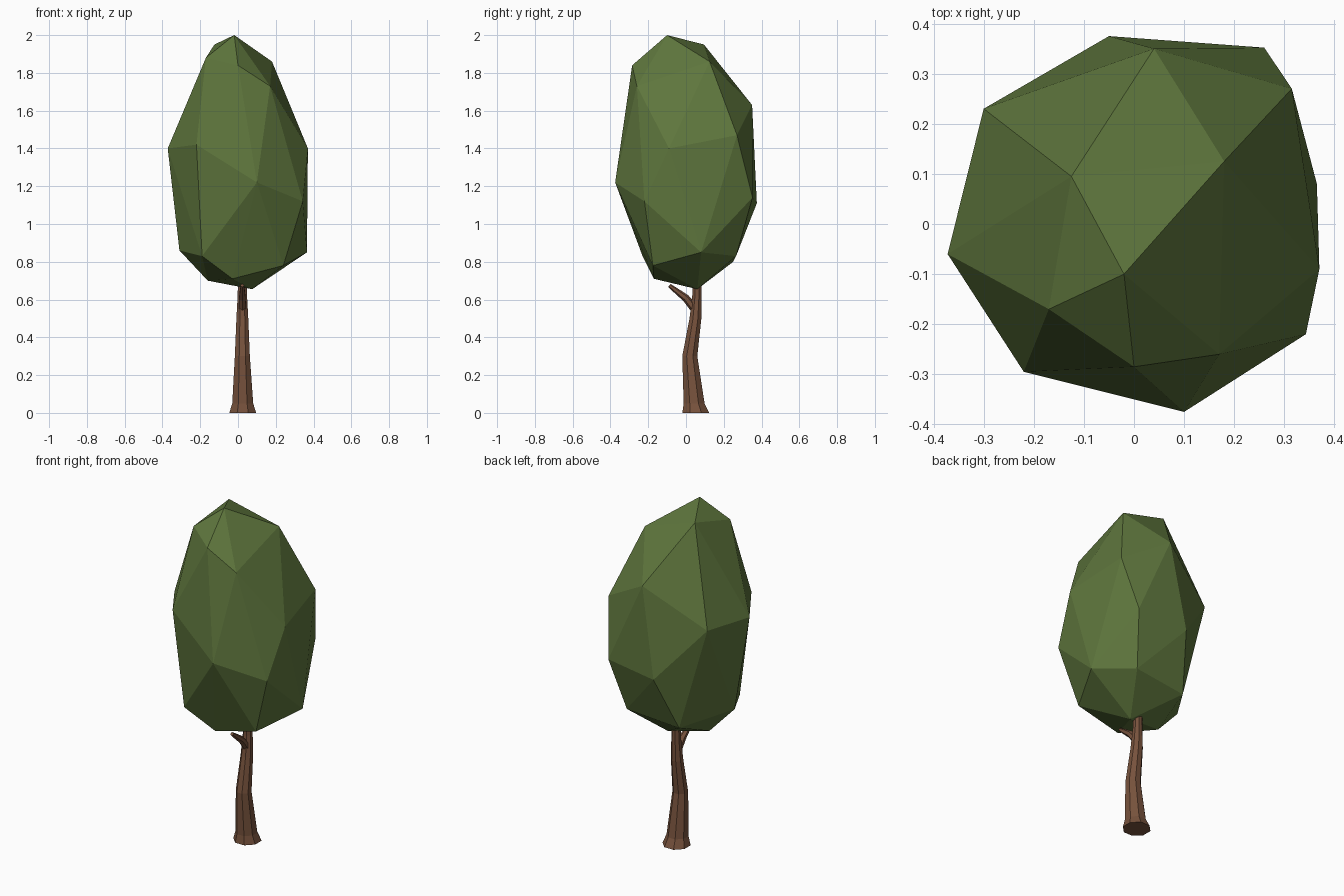
import bpy, bmesh, math
from mathutils import Vector

if "Cube" in bpy.data.objects:
    bpy.data.objects.remove(bpy.data.objects["Cube"])


def material(name, rgb):
    m = bpy.data.materials.new(name)
    m.diffuse_color = (*rgb, 1)
    m.use_nodes = True
    m.node_tree.nodes["Principled BSDF"].inputs["Base Color"].default_value = m.diffuse_color
    return m


def add_object(name, bm, mat):
    bmesh.ops.recalc_face_normals(bm, faces=bm.faces)
    me = bpy.data.meshes.new(name)
    bm.to_mesh(me)
    bm.free()
    me.materials.append(mat)
    ob = bpy.data.objects.new(name, me)
    bpy.context.collection.objects.link(ob)
    return ob


def limb(name, path, sides, mat, level=False):
    """Faceted tube through (x, y, z, radius) stations."""
    bm = bmesh.new()
    pts = [Vector(p[:3]) for p in path]
    rings = []
    for i, p in enumerate(path):
        axis = pts[min(i + 1, len(pts) - 1)] - pts[max(i - 1, 0)]
        if level:
            axis = Vector((0, 0, 1))
        u = Vector((1, 0, 0))
        v = axis.normalized().cross(u).normalized()
        ring = []
        for k in range(sides):
            a = 2 * math.pi * (k + 0.5) / sides
            ring.append(bm.verts.new(pts[i] + p[3] * (u * math.cos(a) + v * math.sin(a))))
        rings.append(ring)
    for r, s in zip(rings, rings[1:]):
        for k in range(sides):
            n = (k + 1) % sides
            bm.faces.new((r[k], r[n], s[n], s[k]))
    bm.faces.new(rings[0])
    bm.faces.new(rings[-1])
    return add_object(name, bm, mat)


bark = material("brown bark", (0.185, 0.085, 0.046))
leaf = material("leaf green", (0.112, 0.18, 0.046))

# Crown: faceted hull of its corner points, listed from top to bottom
corners = [
    (-.02, -.10, 2.0), (-.125, .095, 1.95), (-.17, -.17, 1.88), (.18, .125, 1.86),
    (0, -.285, 1.84), (.17, -.26, 1.73), (.04, .35, 1.63), (.315, .27, 1.47),
    (-.22, -.295, 1.42), (-.30, .23, 1.41), (-.372, -.06, 1.40), (.37, -.09, 1.40),
    (.10, -.375, 1.22), (.26, .352, 1.14), (.343, -.22, 1.12), (-.05, .375, 1.11),
    (-.31, -.01, .86), (.365, .08, .85), (-.19, -.23, .83), (.20, .265, .83),
    (-.13, .25, .80), (.24, -.175, .78), (-.03, -.17, .71), (-.16, .01, .70),
    (.075, .06, .655),
]
bm = bmesh.new()
for c in corners:
    bm.verts.new(c)
bmesh.ops.convex_hull(bm, input=bm.verts)
add_object("crown", bm, leaf)

# Trunk: bent, flared at the foot
limb("trunk", [(.025, .052, 0, .077), (.025, .043, .05, .060), (.023, .02, .30, .043),
               (.023, .05, .50, .034), (.023, .058, .62, .027), (.023, .06, .74, .024)],
     8, bark, level=True)

# Short side branch towards the front
limb("branch", [(.023, .045, .55, .022), (.023, .0, .607, .020),
                (.023, -.05, .645, .015), (.023, -.088, .675, .010)], 6, bark)
